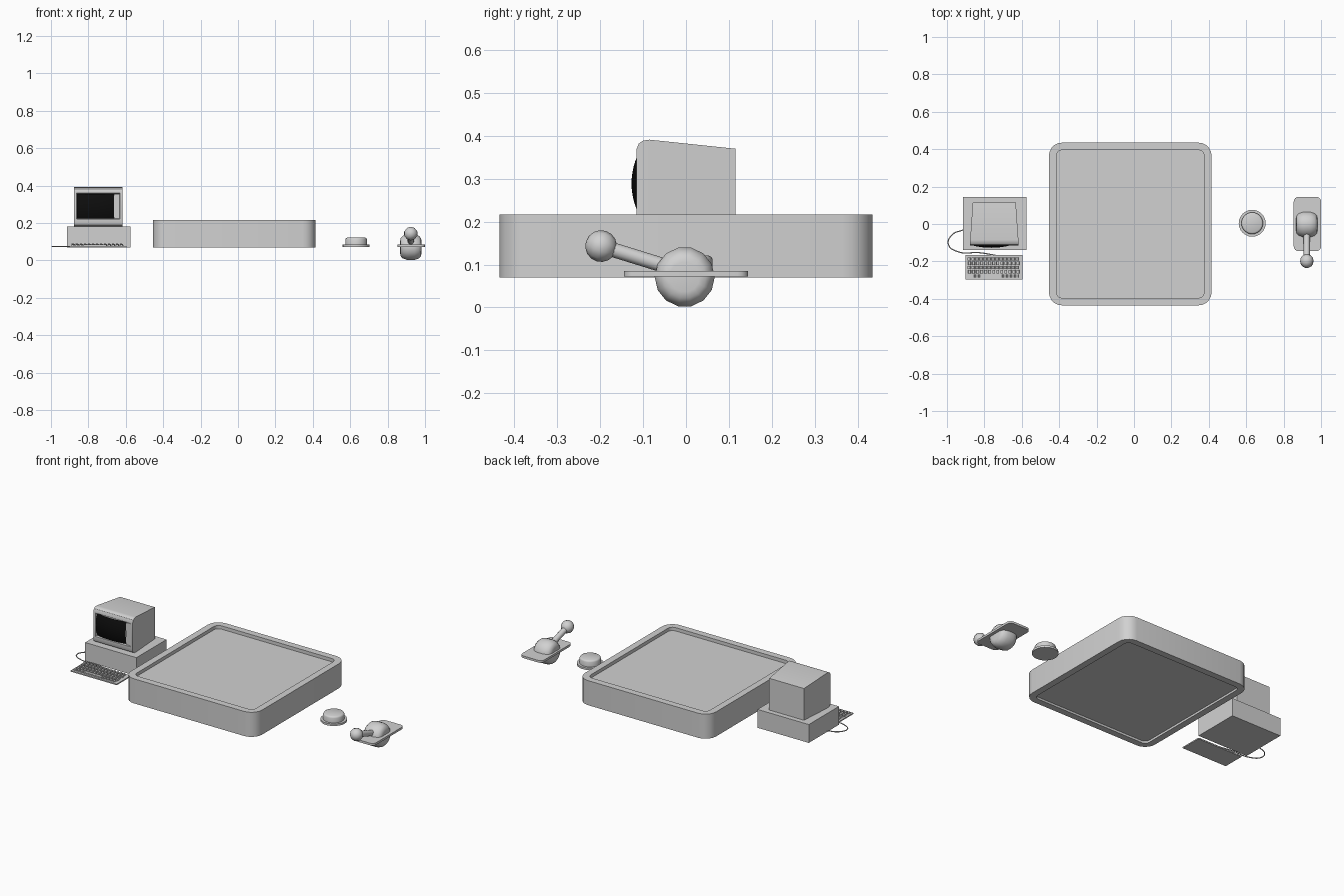
import bpy, bmesh, math
from mathutils import Vector

if "Cube" in bpy.data.objects:
    bpy.data.objects.remove(bpy.data.objects["Cube"])


def material(name, value):
    mat = bpy.data.materials.new(name)
    mat.use_nodes = True
    colour = (value, value, value, 1)
    mat.diffuse_color = colour
    mat.node_tree.nodes["Principled BSDF"].inputs["Base Color"].default_value = colour
    return mat


GREY = material("light grey", 0.64)
BLACK = material("screen black", 0.004)


def smooth(ob, angle=35):
    bpy.ops.object.select_all(action="DESELECT")
    ob.select_set(True)
    bpy.context.view_layer.objects.active = ob
    bpy.ops.object.shade_smooth_by_angle(angle=math.radians(angle))


def finish(name, bm, mat=GREY):
    bmesh.ops.recalc_face_normals(bm, faces=bm.faces)
    mesh = bpy.data.meshes.new(name)
    bm.to_mesh(mesh)
    bm.free()
    mesh.materials.append(mat)
    ob = bpy.data.objects.new(name, mesh)
    bpy.context.collection.objects.link(ob)
    return ob


def loft(name, rings):
    """Skin a list of point loops and cap both ends."""
    bm = bmesh.new()
    loops = [[bm.verts.new(p) for p in ring] for ring in rings]
    n = len(loops[0])
    for a, b in zip(loops, loops[1:]):
        for i in range(n):
            j = (i + 1) % n
            bm.faces.new((a[i], a[j], b[j], b[i]))
    bm.faces.new(loops[0])
    bm.faces.new(loops[-1])
    return finish(name, bm)


def add_box(bm, x0, x1, y0, y1, z0, z1, rise=0):
    """Box whose faces climb by rise per unit of y."""
    verts = bmesh.ops.create_cube(bm, size=1)["verts"]
    for v in verts:
        v.co = Vector((x1 if v.co.x > 0 else x0, y1 if v.co.y > 0 else y0,
                       z1 if v.co.z > 0 else z0))
        if v.co.z == z1:
            v.co.z += rise * (v.co.y - y0)
    return verts


def rounded_rect(cx, cy, hx, hy, radius, z, steps=5):
    points = []
    for k, (sx, sy) in enumerate([(1, 1), (-1, 1), (-1, -1), (1, -1)]):
        for i in range(steps + 1):
            a = math.pi / 2 * (k + i / steps)
            points.append((cx + sx * (hx - radius) + radius * math.cos(a),
                           cy + sy * (hy - radius) + radius * math.sin(a), z))
    return points


def disc(cx, cy, radius, z, n=24):
    return [(cx + radius * math.cos(2 * math.pi * i / n),
             cy + radius * math.sin(2 * math.pi * i / n), z) for i in range(n)]


# Platform tray with a rim above and below
rim = 0.04
tray = [(rim, 0.083), (rim, 0.07), (0, 0.07), (0, 0.217), (rim, 0.217), (rim, 0.197)]
platform = loft("platform", [rounded_rect(-0.02, 0, 0.435 - d, 0.435 - d, 0.07 - d, z)
                             for d, z in tray])
smooth(platform)

# Computer case
bm = bmesh.new()
add_box(bm, -0.915, -0.575, -0.14, 0.145, 0.07, 0.18)
finish("computer_case", bm)

# Monitor: tapered shell with rounded front edges and a recessed opening
MX = -0.747
shell = [(0.115, 0.115, 0.18, 0.37), (-0.085, 0.129, 0.18, 0.391),
         (-0.1, 0.13, 0.182, 0.389), (-0.11, 0.13, 0.188, 0.382),
         (-0.115, 0.13, 0.198, 0.37), (-0.115, 0.117, 0.22, 0.36),
         (-0.1, 0.112, 0.224, 0.356)]
monitor = loft("monitor_shell", [[(MX - w, y, lo), (MX + w, y, lo), (MX + w, y, hi), (MX - w, y, hi)]
                                 for y, w, lo, hi in shell])
smooth(monitor, 30)

# Bulging screen glass
bm = bmesh.new()
bmesh.ops.create_grid(bm, x_segments=12, y_segments=10, size=1)
for v in bm.verts:
    u, w = v.co.x, v.co.y
    v.co = (-0.763 + 0.099 * u, -0.127 + 0.012 * u * u + 0.014 * w * w, 0.289 + 0.066 * w)
screen = finish("screen", bm, BLACK)
# Face the glass forwards
if screen.data.polygons[0].normal.y > 0:
    screen.data.flip_normals()
smooth(screen)

# Control strip beside the screen
bm = bmesh.new()
add_box(bm, -0.664, -0.633, -0.112, -0.098, 0.224, 0.356)
finish("control_strip", bm)

# Keyboard wedge
SLOPE = 0.06
KX0, KX1, KY0, KY1 = -0.9, -0.595, -0.298, -0.165
bm = bmesh.new()
add_box(bm, KX0, KX1, KY0, KY1, 0.07, 0.077, SLOPE)
finish("keyboard_base", bm)

# Keys in staggered rows, with a space bar in the front row
bm = bmesh.new()
pitch = 0.0215
for row in range(5):
    y = KY0 + 0.012 + row * 0.0225
    z = 0.077 + SLOPE * (y - KY0)
    for col in range(13):
        x = KX0 + 0.009 + col * pitch + (row % 2) * 0.004
        width = 0.016
        if row == 0 and 3 <= col <= 8:
            if col > 3:
                continue
            width += 5 * pitch
        key = add_box(bm, x, x + width, y, y + 0.017, z - 0.003, z + 0.006, SLOPE)
        mid = x + width / 2
        for v in key:
            if v.co.z > z + 0.003:
                v.co.x -= math.copysign(0.002, v.co.x - mid)
finish("keyboard_keys", bm)

# Keyboard cable
curve = bpy.data.curves.new("keyboard_cable", "CURVE")
curve.dimensions = "3D"
curve.bevel_depth = 0.003
curve.bevel_resolution = 1
curve.resolution_u = 8
path = [(-0.74, -0.167), (-0.83, -0.153), (-0.935, -0.15), (-0.992, -0.11),
        (-0.975, -0.06), (-0.91, -0.03)]
spline = curve.splines.new("BEZIER")
spline.bezier_points.add(len(path) - 1)
for p, (x, y) in zip(spline.bezier_points, path):
    p.co = (x, y, 0.075)
    p.handle_left_type = p.handle_right_type = "AUTO"
curve.materials.append(GREY)
bpy.context.collection.objects.link(bpy.data.objects.new("keyboard_cable", curve))

# Push button: flange and softly rounded cap
BX, BY = 0.632, 0.004
flange = loft("button_flange", [disc(BX, BY, r, z) for r, z in [(0.072, 0.072), (0.072, 0.084)]])
cap = loft("button_cap", [disc(BX, BY, r, z) for r, z in
                          [(0.058, 0.08), (0.058, 0.112), (0.055, 0.118), (0.049, 0.121)]])
smooth(flange)
smooth(cap, 50)

# Lever plate
LX = 0.924
plate = loft("lever_plate", [rounded_rect(0.927, 0, 0.073, 0.145, 0.025, z, 4) for z in (0.072, 0.085)])
smooth(plate)

# Lever hub: a drum with rounded shoulders lying across the plate
hub_profile = [(-0.057, 0.035), (-0.054, 0.05), (-0.043, 0.062), (-0.02, 0.07)]
hub_profile += [(-x, r) for x, r in reversed(hub_profile)]
hub = loft("lever_hub", [[(LX + x, y - 0.003, z + 0.071) for y, z, _ in disc(0, 0, r, 0, 14)]
                         for x, r in hub_profile])
smooth(hub, 60)

# Lever shaft and knob
start, end = Vector((LX, -0.03, 0.091)), Vector((LX, -0.198, 0.143))
axis = end - start
bpy.ops.mesh.primitive_cylinder_add(vertices=12, radius=0.017, depth=axis.length,
                                    location=(start + end) / 2,
                                    rotation=axis.to_track_quat("Z", "Y").to_euler())
shaft = bpy.context.object
shaft.name = "lever_shaft"
bpy.ops.mesh.primitive_uv_sphere_add(segments=10, ring_count=8, radius=0.037, location=end,
                                     rotation=axis.to_track_quat("Z", "Y").to_euler())
knob = bpy.context.object
knob.name = "lever_knob"
for ob in (shaft, knob):
    ob.data.materials.append(GREY)
    smooth(ob, 60)
